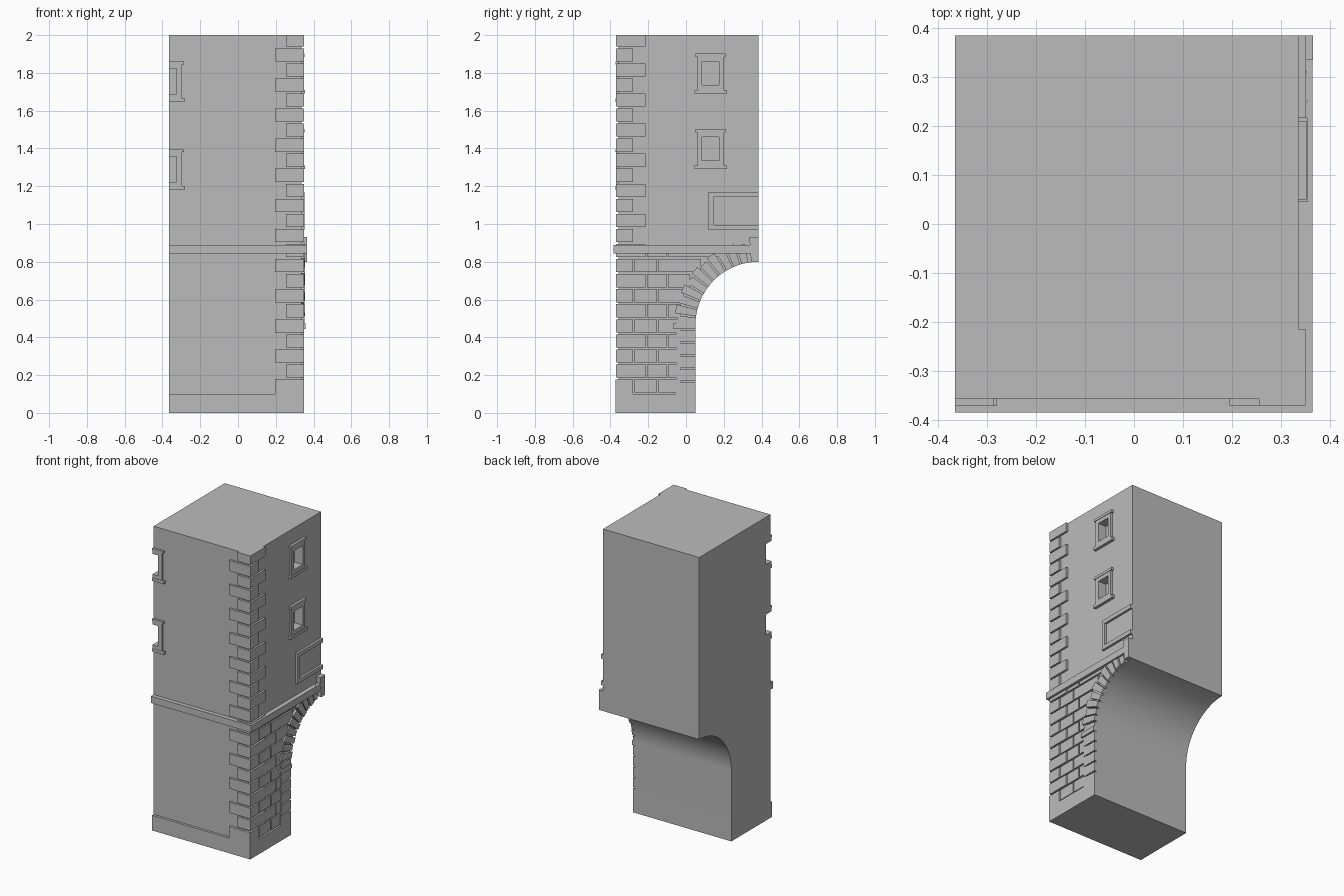
import bpy, bmesh, math

if "Cube" in bpy.data.objects:
    bpy.data.objects.remove(bpy.data.objects["Cube"], do_unlink=True)

stone = bpy.data.materials.new("grey stone")
stone.use_nodes = True
GREY = (0.5, 0.5, 0.5, 1)
stone.diffuse_color = GREY
stone.node_tree.nodes["Principled BSDF"].inputs["Base Color"].default_value = GREY

# Wall planes: left, right, front, back
LEFT, RIGHT, FRONT, BACK = -0.366, 0.336, -0.357, 0.385
TOP = 2.0
JAMB, SPRING = 0.05, 0.465          # arch opening
RADIUS = BACK - JAMB
RING = RADIUS + 0.1


def add_prism(bm, x0, x1, outline):
    """Extrude a (y, z) outline from x0 to x1."""
    a = [bm.verts.new((x0, y, z)) for y, z in outline]
    b = [bm.verts.new((x1, y, z)) for y, z in outline]
    bm.faces.new(a)
    bm.faces.new(b[::-1])
    n = len(a)
    for i in range(n):
        j = (i + 1) % n
        bm.faces.new((a[i], b[i], b[j], a[j]))


def box(x0, x1, y0, y1, z0, z1):
    return x0, x1, [(y0, z0), (y1, z0), (y1, z1), (y0, z1)]


def build(name, prisms):
    bm = bmesh.new()
    for p in prisms:
        add_prism(bm, *p)
    bmesh.ops.recalc_face_normals(bm, faces=bm.faces)
    mesh = bpy.data.meshes.new(name)
    bm.to_mesh(mesh)
    bm.free()
    mesh.materials.append(stone)
    obj = bpy.data.objects.new(name, mesh)
    bpy.context.collection.objects.link(obj)
    return obj


def arc_point(r, angle):
    return BACK - r * math.cos(angle), SPRING + r * math.sin(angle)


# Main body with half arch cut away below
outline = [(FRONT, 0), (JAMB, 0)]
outline += [arc_point(RADIUS, math.pi / 2 * i / 28) for i in range(29)]
outline += [(BACK, TOP), (FRONT, TOP)]
body = build("tower_body", [(LEFT, RIGHT, outline)])

# Window recesses
side_windows = (1.69, 1.29)
front_windows = (1.645, 1.18)
cuts = [box(RIGHT - 0.045, RIGHT + 0.1, 0.085, 0.175, z + 0.045, z + 0.17)
        for z in side_windows]
cuts += [box(LEFT - 0.1, -0.325, FRONT - 0.1, FRONT + 0.045, z + 0.043, z + 0.178)
         for z in front_windows]
cutter = build("recess_cutter", cuts)
cutter.hide_render = True
mod = body.modifiers.new("recesses", "BOOLEAN")
mod.operation, mod.object = "DIFFERENCE", cutter
bpy.context.view_layer.objects.active = body
body.select_set(True)
bpy.ops.object.modifier_apply(modifier=mod.name)
bpy.data.objects.remove(cutter, do_unlink=True)
bpy.ops.object.shade_smooth_by_angle(angle=math.radians(30))

# Side window surrounds: jambs, head, apron, lintel, sill
for i, z in enumerate(side_windows):
    a, b = RIGHT - 0.01, RIGHT + 0.014
    build(f"side_window_frame_{i + 1}", [
        box(a, b, 0.06, 0.085, z + 0.02, z + 0.195),
        box(a, b, 0.175, 0.2, z + 0.02, z + 0.195),
        box(a, b, 0.085, 0.175, z + 0.17, z + 0.195),
        box(a, b, 0.085, 0.175, z + 0.02, z + 0.045),
        box(a, b + 0.003, 0.05, 0.21, z + 0.195, z + 0.212),
        box(a, b + 0.005, 0.045, 0.218, z, z + 0.02)])

# Front window surrounds, halved at the left edge
for i, z in enumerate(front_windows):
    a, b = FRONT - 0.013, FRONT + 0.01
    build(f"front_window_frame_{i + 1}", [
        box(-0.325, -0.297, a, b, z + 0.02, z + 0.2),
        box(LEFT, -0.325, a, b, z + 0.178, z + 0.2),
        box(LEFT, -0.325, a, b, z + 0.02, z + 0.043),
        box(LEFT, -0.286, a - 0.002, b, z + 0.2, z + 0.215),
        box(LEFT, -0.28, a - 0.002, b, z, z + 0.02)])

# Plinth with corner block and jamb foot
QX, QY = RIGHT + 0.014, FRONT - 0.014
build("plinth", [
    box(LEFT, QX, QY - 0.002, FRONT + 0.02, 0, 0.1),
    box(RIGHT - 0.02, QX, QY, JAMB, 0, 0.1),
    box(0.195, QX, QY - 0.002, -0.28, 0, 0.176),
    box(RIGHT - 0.02, QX, -0.055, JAMB, 0.1, 0.16)])

# Alternating corner quoins
PITCH, GAP = 0.0797, 0.01
quoins = []
for i in range(23):
    top = TOP + 0.01 - i * PITCH
    z0, z1 = top - PITCH + GAP, min(top, TOP)
    if i % 2:
        quoins.append(box(0.195, QX, QY, -0.28, z0, z1))
    else:
        quoins.append(box(0.255, QX, QY, -0.215, z0, z1))
build("corner_quoins", quoins)

# Coursed stones between quoins and arch
courses = []
for i in range(14, 24):
    top = TOP + 0.01 - i * PITCH
    z0, z1 = top - PITCH + GAP, min(top, 0.85)
    rise = max(0, z0 - SPRING)
    end = BACK - math.sqrt((RING - 0.02) ** 2 - rise ** 2)
    start = -0.272 if i % 2 else -0.207
    joint = -0.15 if i % 2 else -0.1
    for y0, y1 in ((start, joint - 0.004), (joint + 0.004, end)):
        courses.append(box(RIGHT - 0.01, RIGHT + 0.01, y0, y1, max(z0, 0.1), z1))
build("wall_courses", courses)

# String course around front and right
build("string_course", [
    box(LEFT, 0.365, -0.385, FRONT + 0.02, 0.845, 0.89),
    box(RIGHT - 0.02, 0.365, -0.385, BACK, 0.845, 0.89)])

# Arch jamb blocks and impost
blocks = [box(RIGHT - 0.01, QX, -0.052, JAMB, 0.168 + i * 0.07, 0.23 + i * 0.07)
          for i in range(4)]
blocks.append(box(RIGHT - 0.01, RIGHT + 0.022, -0.068, JAMB, 0.443, 0.473))
build("arch_jamb", blocks)

# Arch voussoirs and half keystone
COUNT = 11
step = math.radians(81) / COUNT
voussoirs = []
for i in range(COUNT):
    a0, a1 = i * step + 0.012, (i + 1) * step - 0.012
    outer = RING + (0.012 if i % 2 else 0)
    mid = (a0 + a1) / 2
    voussoirs.append((RIGHT - 0.01, RIGHT + 0.016 + 0.004 * (i % 2), [
        arc_point(RADIUS, a0), arc_point(outer, a0), arc_point(outer, mid),
        arc_point(outer, a1), arc_point(RADIUS, a1), arc_point(RADIUS, mid)]))
build("arch_voussoirs", voussoirs)
build("keystone", [(RIGHT - 0.01, 0.366, [
    (0.345, 0.8), (BACK, 0.8), (BACK, 0.932), (0.335, 0.932)])])

# Framed panel above the arch
a, b, w = RIGHT - 0.01, RIGHT + 0.015, 0.027
build("panel_frame", [
    box(a, b, 0.118, BACK, 0.968, 0.968 + w),
    box(a, b, 0.118, BACK, 1.17 - w, 1.17),
    box(a, b, 0.118, 0.118 + w, 0.968 + w, 1.17 - w)])
